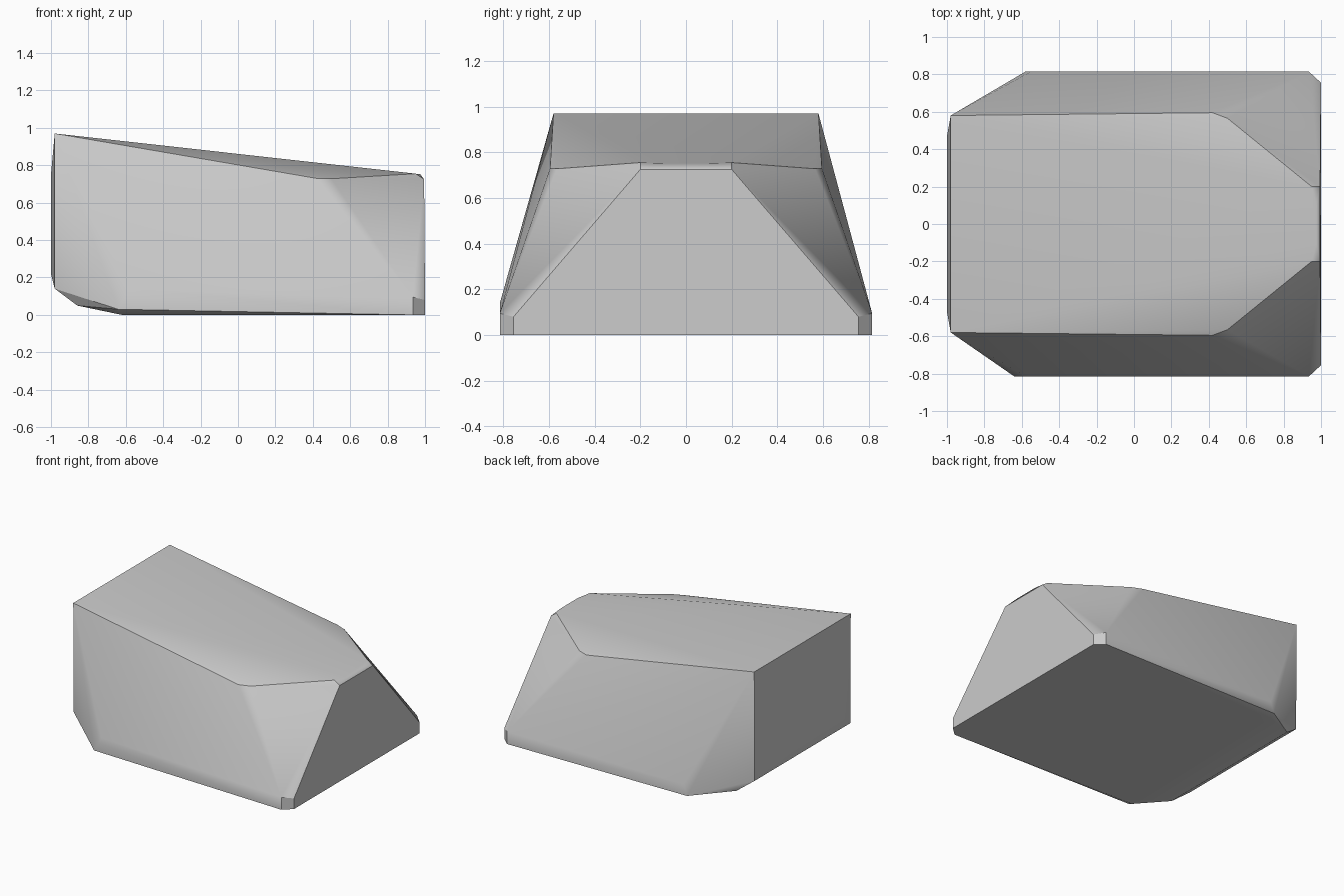
import bpy, bmesh, math

if "Cube" in bpy.data.objects:
    bpy.data.objects.remove(bpy.data.objects["Cube"], do_unlink=True)

grey = bpy.data.materials.new("stone_grey")
grey.use_nodes = True
colour = (0.6, 0.6, 0.6, 1)
grey.diffuse_color = colour
grey.node_tree.nodes["Principled BSDF"].inputs["Base Color"].default_value = colour

# Corners of one half, mirrored across y
corners = [
    (-0.98, 0.58, 0.97), (-1.0, 0.47, 0.75), (-1.0, 0.47, 0.22),    # tall end
    (-0.98, 0.575, 0.14), (-0.86, 0.62, 0.05),                      # lower end slope
    (0.42, 0.595, 0.73), (0.5, 0.565, 0.728),                       # shoulder
    (0.95, 0.2, 0.755), (0.975, 0.1, 0.752), (0.995, 0.2, 0.725),   # short end lip
    (1.0, 0.755, 0), (1.0, 0.755, 0.08),                            # clipped corner
    (0.935, 0.815, 0), (0.935, 0.815, 0.095),
]
# Slightly uneven lower corners at the tall end
uneven = [
    (-0.62, -0.76, 0), (-0.64, -0.815, 0.03), (-0.58, -0.815, 0.14),
    (-0.6, 0.76, 0), (-0.58, 0.815, 0.01), (-0.55, 0.815, 0.09),
]

bm = bmesh.new()
for x, y, z in corners:
    for side in (-1, 1):
        bm.verts.new((x, side * y, z))
for p in uneven:
    bm.verts.new(p)

# Wrap the corners in a closed convex block
hull = bmesh.ops.convex_hull(bm, input=bm.verts[:])
loose = {v for v in hull["geom_interior"] + hull["geom_unused"]
         if isinstance(v, bmesh.types.BMVert)}
bmesh.ops.delete(bm, geom=list(loose), context="VERTS")
bmesh.ops.dissolve_limit(bm, angle_limit=math.radians(1),
                         verts=bm.verts[:], edges=bm.edges[:])
bmesh.ops.recalc_face_normals(bm, faces=bm.faces[:])

mesh = bpy.data.meshes.new("wedge_block")
bm.to_mesh(mesh)
bm.free()
mesh.materials.append(grey)
block = bpy.data.objects.new("wedge_block", mesh)
bpy.context.collection.objects.link(block)

# Soft shading over shallow edges
bpy.context.view_layer.objects.active = block
block.select_set(True)
bpy.ops.object.shade_smooth_by_angle(angle=math.radians(30))
weighted = block.modifiers.new("even_shading", "WEIGHTED_NORMAL")
weighted.keep_sharp = True
